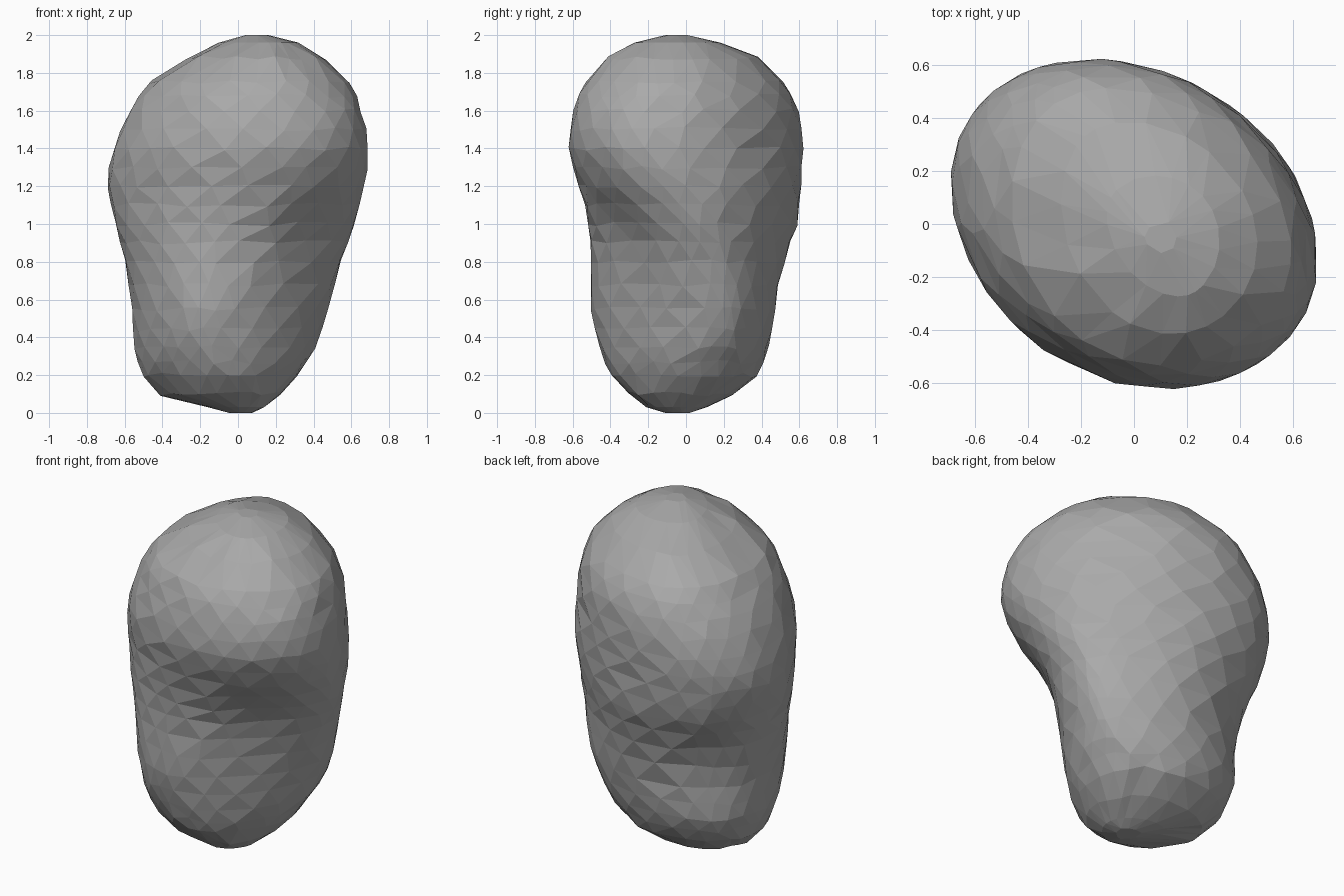
import bpy
import bmesh
import math
import random
from mathutils import Vector

cube = bpy.data.objects.get("Cube")
if cube:
    bpy.data.objects.remove(cube, do_unlink=True)

random.seed(4)
SIDES = 22

# Each row: height, then reach in eight compass directions (hundredths),
# turning from +x through +y, -x and -y
ROWS = [
    (0, 8, 4, 2, 4, 5, 8, 11, 10),
    (3, 13, 11, 10, 17, 15, 19, 20, 19),
    (10, 22, 23, 24, 37, 40, 37, 30, 28),
    (20, 31, 35, 37, 47, 50, 45, 39, 33),
    (35, 41, 44, 44, 54, 55, 51, 46, 37),
    (55, 49, 51, 48, 55, 57, 54, 51, 40),
    (80, 56, 55, 53, 60, 61, 55, 51, 46),
    (100, 63, 57, 60, 67, 66, 56, 53, 54),
    (120, 68, 58, 62, 72, 70, 57, 58, 64),
    (140, 70, 57, 63, 71, 67, 58, 63, 71),
    (160, 66, 56, 60, 64, 58, 53, 60, 69),
    (175, 59, 50, 51, 54, 46, 46, 53, 61),
    (188, 46, 40, 38, 37, 27, 30, 41, 49),
    (196, 32, 26, 18, 14, 10, 14, 27, 35),
    (200, 16, 10, 1, -5, -4, 2, 11, 17),
]

# Shallow hollows under the head: centre, depth, radius
HOLLOWS = [
    (Vector((0.40, -0.35, 0.92)), 0.05, 0.26),
    (Vector((-0.45, 0.42, 0.65)), 0.035, 0.22),
    (Vector((0.38, 0.40, 0.85)), 0.03, 0.25),
]


def refine(rows):
    """Add smoothly interpolated rows where the spacing is wide."""
    out = []
    for i, row in enumerate(rows):
        out.append(row)
        if i + 2 < len(rows) and i > 0 and rows[i + 1][0] - row[0] > 14:
            quad = zip(rows[i - 1], row, rows[i + 1], rows[i + 2])
            out.append([(9 * (b + c) - a - d) / 16 for a, b, c, d in quad])
    return out


def outline_point(reach, angle):
    """Point of a rounded outline that touches the eight given reaches."""
    h = sum(reach) / 8
    slope = 0
    for k in (1, 2, 3):
        a = sum(r * math.cos(k * i * math.pi / 4) for i, r in enumerate(reach)) / 4
        b = sum(r * math.sin(k * i * math.pi / 4) for i, r in enumerate(reach)) / 4
        h += a * math.cos(k * angle) + b * math.sin(k * angle)
        slope += k * (b * math.cos(k * angle) - a * math.sin(k * angle))
    c, s = math.cos(angle), math.sin(angle)
    return h * c - slope * s, h * s + slope * c


def press(point):
    """Push a point inward near each hollow."""
    inward = Vector((-point.x, -point.y, 0)).normalized()
    amount = sum(depth * math.exp(-((point - centre).length / radius) ** 2)
                 for centre, depth, radius in HOLLOWS)
    return point + inward * amount


# Stone body: staggered rings joined by triangles
bm = bmesh.new()
rings = []
for n, row in enumerate(refine(ROWS)):
    ring = []
    for i in range(SIDES):
        turn = (i + n / 2 + random.uniform(-0.2, 0.2)) * math.tau / SIDES
        x, y = outline_point(row[1:], turn)
        z = row[0]
        if 5 < z < 195:
            z += random.uniform(-1.2, 1.2)
        ring.append(bm.verts.new(press(Vector((x, y, z)) / 100)))
    rings.append(ring)

for low, high in zip(rings, rings[1:]):
    for i in range(SIDES):
        j = (i + 1) % SIDES
        bm.faces.new((low[i], low[j], high[i]))
        bm.faces.new((low[j], high[j], high[i]))
bm.faces.new(list(reversed(rings[0])))
bm.faces.new(rings[-1])

# Thin out the crowded vertices at both ends
bmesh.ops.remove_doubles(bm, verts=bm.verts[:], dist=0.03)
bmesh.ops.triangulate(bm, faces=bm.faces[:])
bmesh.ops.recalc_face_normals(bm, faces=bm.faces[:])

mesh = bpy.data.meshes.new("stone_body")
bm.to_mesh(mesh)
bm.free()

# Plain grey, flat shaded
grey = bpy.data.materials.new("stone_grey")
grey.use_nodes = True
colour = (0.4, 0.4, 0.4, 1)
grey.diffuse_color = colour
grey.node_tree.nodes["Principled BSDF"].inputs["Base Color"].default_value = colour
mesh.materials.append(grey)
mesh.shade_flat()

stone = bpy.data.objects.new("stone_body", mesh)
bpy.context.collection.objects.link(stone)
